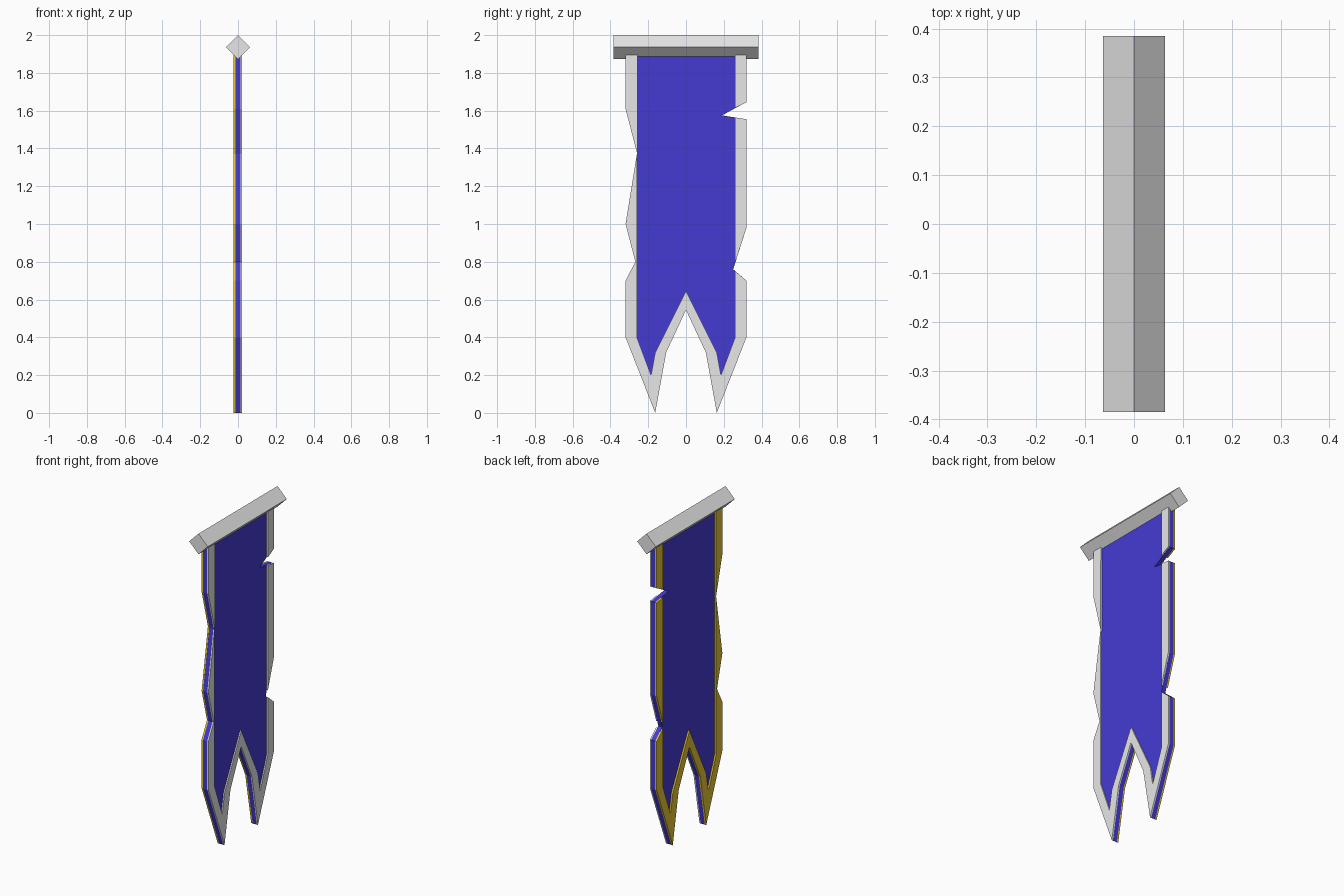
import bpy
import bmesh
from math import pi

cube = bpy.data.objects.get("Cube")
if cube:
    bpy.data.objects.remove(cube, do_unlink=True)


def material(name, rgb):
    mat = bpy.data.materials.new(name)
    mat.use_nodes = True
    mat.diffuse_color = (*rgb, 1)
    mat.node_tree.nodes["Principled BSDF"].inputs["Base Color"].default_value = (*rgb, 1)
    return mat


blue = material("blue_cloth", (0.058, 0.044, 0.65))
grey = material("pale_grey", (0.8, 0.8, 0.8))
gold = material("gold", (0.84, 0.61, 0.04))


def make_object(name, bm, mat):
    bmesh.ops.recalc_face_normals(bm, faces=bm.faces)
    mesh = bpy.data.meshes.new(name)
    bm.to_mesh(mesh)
    bm.free()
    mesh.materials.append(mat)
    obj = bpy.data.objects.new(name, mesh)
    bpy.context.collection.objects.link(obj)
    return obj


def sheet(name, outlines, x0, x1, mat):
    """Extrude flat (y, z) outlines along x from x0 to x1."""
    bm = bmesh.new()
    for outline in outlines:
        face = bm.faces.new([bm.verts.new((x0, y, z)) for y, z in outline])
        new = bmesh.ops.extrude_face_region(bm, geom=[face])["geom"]
        verts = [v for v in new if isinstance(v, bmesh.types.BMVert)]
        bmesh.ops.translate(bm, verts=verts, vec=(x1 - x0, 0, 0))
    bmesh.ops.triangulate(bm, faces=[f for f in bm.faces if len(f.verts) > 4])
    return make_object(name, bm, mat)


TOP, EDGE, INNER = 1.897, 0.32, 0.26

# Torn outline, split into the runs between the tears
left_top = [(-EDGE, TOP), (-EDGE, 1.61), (-0.258, 1.37)]
swallowtail = [(-0.163, 0), (-0.105, 0.32), (0, 0.545), (0.105, 0.32), (0.163, 0)]
left_low = [(-EDGE, 1.0), (-0.268, 0.8), (-EDGE, 0.7), (-EDGE, 0.4)]
right_low = [(EDGE, 0.4), (EDGE, 0.7)]
right_mid = [(EDGE, 0.98), (EDGE, 1.555)]
right_top = [(EDGE, 1.645), (EDGE, TOP)]

# Cloth core
cloth = (left_top + left_low + swallowtail + right_low + [(0.25, 0.76)]
         + right_mid + [(0.19, 1.575)] + right_top)
sheet("banner_cloth", [cloth], -0.014, 0.014, blue)

# Border trim, with an inner edge that follows the swallowtail
inner_tail = [(INNER, 0.4), (0.185, 0.2), (0.163, 0.32), (0, 0.645),
              (-0.163, 0.32), (-0.185, 0.2), (-INNER, 0.4)]
trim = [
    left_top + [(-INNER + 0.003, TOP)],
    [(-INNER, 1.37)] + left_low + swallowtail + right_low + [(INNER, 0.751)] + inner_tail,
    [(INNER, 0.793)] + right_mid + [(INNER, 1.564)],
    [(INNER, 1.614)] + right_top + [(INNER, TOP)],
]
sheet("grey_trim", trim, 0.014, 0.022, grey)
sheet("gold_trim", trim, -0.024, -0.014, gold)

# Square crossbar turned on its edge
bm = bmesh.new()
bmesh.ops.create_cone(bm, cap_ends=True, segments=4, radius1=0.0635, radius2=0.0635, depth=0.77)
bar = make_object("crossbar", bm, grey)
bar.rotation_euler = (pi / 2, 0, 0)
bar.location = (0, 0, 1.9365)
# Keep a flat ridge on top whatever way the primitive starts
first = bar.data.vertices[0].co
if abs(abs(first.x) - abs(first.y)) < 0.01:
    bar.rotation_euler = (pi / 2, pi / 4, 0)
